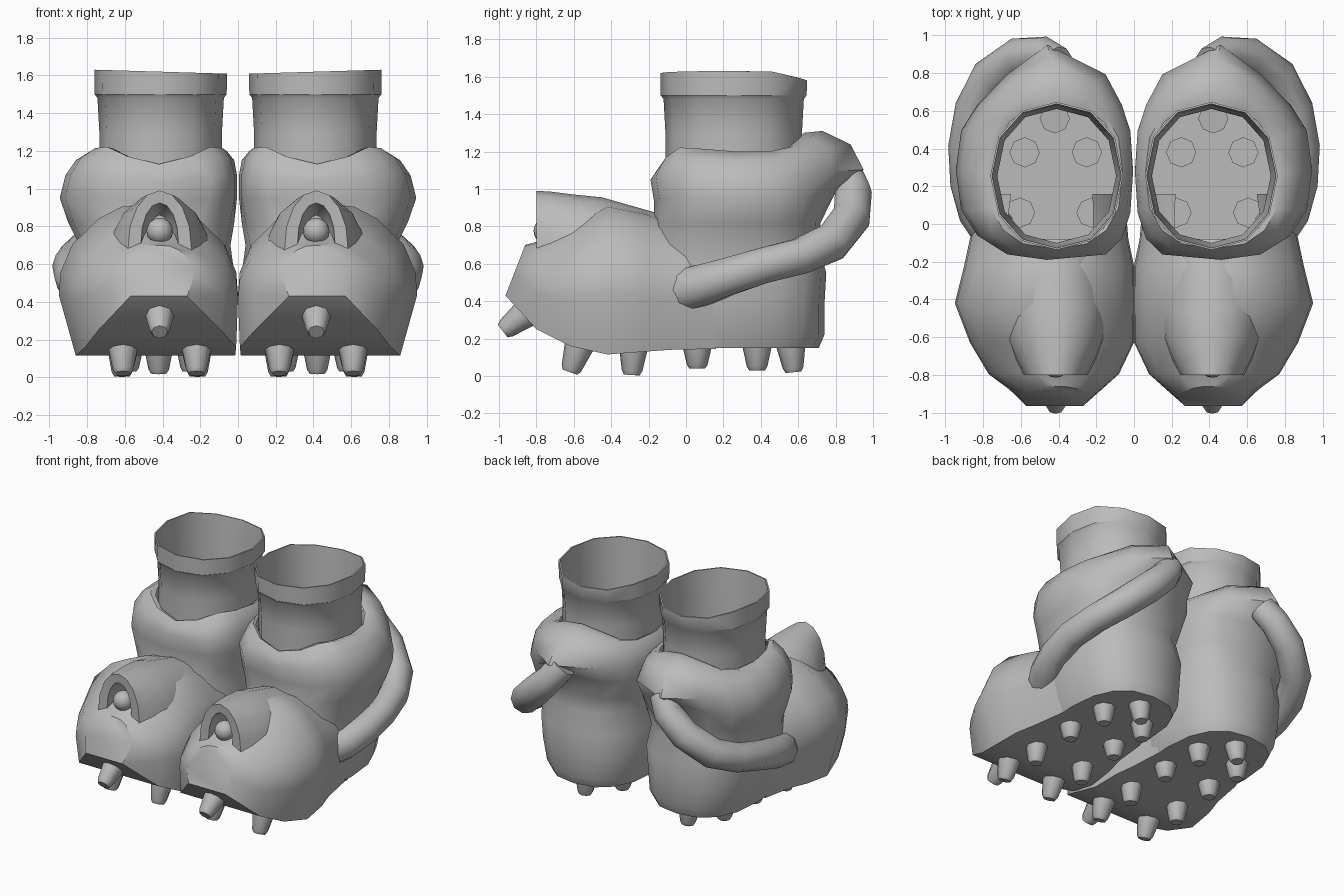
import bpy, bmesh, math
from mathutils import Vector

cube = bpy.data.objects.get("Cube")
if cube:
    bpy.data.objects.remove(cube)

grey = bpy.data.materials.new("plain grey")
grey.use_nodes = True
COLOUR = (0.5, 0.5, 0.5, 1)
grey.diffuse_color = COLOUR
grey.node_tree.nodes["Principled BSDF"].inputs["Base Color"].default_value = COLOUR
CX = 0.415  # middle of the left boot


def finish(name, bm, angle=40):
    """Turn a bmesh into a smooth-shaded part, mirrored to the other boot."""
    bmesh.ops.recalc_face_normals(bm, faces=bm.faces)
    mesh = bpy.data.meshes.new(name)
    bm.to_mesh(mesh)
    bm.free()
    mesh.shade_smooth()
    mesh.set_sharp_from_angle(angle=math.radians(angle))
    mesh.materials.append(grey)
    ob = bpy.data.objects.new(name, mesh)
    bpy.context.collection.objects.link(ob)
    mirror = ob.modifiers.new("other boot", "MIRROR")
    mirror.use_mirror_merge = False


def loft(rings, closed=True, cap_start=False, cap_end=False):
    """Skin a row of equal-length rings with quads."""
    bm = bmesh.new()
    rows = [[bm.verts.new(p) for p in ring] for ring in rings]
    n = len(rows[0])
    for a, b in zip(rows, rows[1:]):
        for i in range(n if closed else n - 1):
            j = (i + 1) % n
            bm.faces.new((a[i], a[j], b[j], b[i]))
    if cap_start:
        bm.faces.new(rows[0])
    if cap_end:
        bm.faces.new(rows[-1])
    return bm


def power(v, p):
    return math.copysign(abs(v) ** p, v)


# Heel, ankle and padded cuff: horizontal rings, raised and pulled out at the back,
# with a squarer inner side where the two boots touch
def leg_ring(z, cx, back, front, rx, hump=0, lift=0, sides=16, p=0.8, inner=0.8):
    cy, ry = (back + front) / 2, (back - front) / 2
    ring = []
    for i in range(sides):
        a = math.tau * i / sides
        c, s = math.cos(a), math.sin(a)
        rise = 0.11 * s ** 4 if s > 0 else 0.03 * math.sin(2 * a) ** 2 - 0.07 * s ** 6
        ring.append((cx + rx * power(c, p if c > 0 else inner),
                     cy + ry * power(s, p) + hump * max(s, 0) ** 12,
                     z + lift * rise))
    return ring


leg = [
    leg_ring(0.15, 0.42, 0.71, -0.22, 0.34),
    leg_ring(0.22, 0.42, 0.74, -0.22, 0.37),
    leg_ring(0.38, 0.43, 0.74, -0.22, 0.40),
    leg_ring(0.55, 0.43, 0.75, -0.22, 0.41),
    leg_ring(0.70, 0.44, 0.71, -0.20, 0.40),
    leg_ring(0.82, 0.46, 0.72, -0.17, 0.44, inner=0.6),
    leg_ring(0.95, 0.475, 0.74, -0.17, 0.47, 0.06, 0.3, inner=0.4),
    leg_ring(1.07, 0.46, 0.74, -0.19, 0.455, 0.21, 0.3, inner=0.4),
    leg_ring(1.15, 0.44, 0.72, -0.16, 0.42, 0.16, 0.8, inner=0.6),
    leg_ring(1.20, 0.42, 0.67, -0.13, 0.36, 0.06, 1),
    leg_ring(1.19, 0.41, 0.63, -0.11, 0.33, 0, 1),
]
finish("heel_and_cuff", loft(leg, cap_start=True), 50)

# Open shaft with a raised rim band, its top edge dipping to the back and inside
shaft = [leg_ring(z, 0.41, 0.295 + r, 0.215 - r, r, sides=12, p=0.92, inner=0.92)
         for z, r in ((1.1, 0.325), (1.3, 0.325), (1.48, 0.335), (1.5, 0.35), (1.62, 0.352),
                      (1.62, 0.342), (1.5, 0.335), (1.1, 0.315))]
for k in (4, 5):
    shaft[k] = [(x, y, z + 0.03 * (x - CX) - 0.2 * max(y - 0.45, 0)) for x, y, z in shaft[k]]
finish("boot_shaft", loft(shaft), 35)

# Front foot: cross sections from the toe back to the instep
PROFILE = [(0, 1), (0.3, 0.98), (0.56, 0.9), (0.85, 0.73), (0.98, 0.55), (1, 0.4)]


def foot_ring(y_low, y_top, z_low, z_top, x_in, x_out, bot_in, bot_out):
    def point(u, v):
        mid, half = (x_in + x_out) / 2, (x_out - x_in) / 2
        return (mid + u * half, y_low + (y_top - y_low) * v, z_low + (z_top - z_low) * v)
    right = [point(u, v) for u, v in PROFILE]
    left = [point(-u, v) for u, v in PROFILE[:0:-1]]
    return right + [(bot_out, y_low, z_low), (bot_in, y_low, z_low)] + left


foot = [
    foot_ring(-0.965, -0.86, 0.43, 0.70, 0.23, 0.60, 0.27, 0.57),
    foot_ring(-0.80, -0.79, 0.25, 0.72, 0.08, 0.77, 0.09, 0.74),
    foot_ring(-0.62, -0.64, 0.16, 0.80, 0.0, 0.87, 0.01, 0.81),
    foot_ring(-0.42, -0.42, 0.115, 0.92, 0.0, 0.95, 0.015, 0.86),
    foot_ring(-0.22, -0.22, 0.13, 0.88, 0.0, 0.90, 0.03, 0.84),
    foot_ring(-0.08, -0.08, 0.14, 0.83, 0.03, 0.87, 0.06, 0.80),
    foot_ring(0.16, 0.16, 0.145, 0.80, 0.05, 0.82, 0.08, 0.76),
]
bm = loft(foot, cap_start=True)
# Open the foot where the leg stands in it
centres = {f: f.calc_center_median() for f in bm.faces}
inside = [f for f, c in centres.items() if c.y > 0 and c.z > 0.3 and abs(c.x - 0.44) < 0.24]
bmesh.ops.delete(bm, geom=inside, context="FACES")
finish("front_foot", bm, 45)


# Toe hood: an arch running back into the instep, with a recess in its front
def arch(y, half, base, top, bell=0.9):
    ring = []
    for i in range(9):
        a = math.pi * i / 8
        ring.append((CX + half * math.cos(a), y, base + (top - base) * abs(math.sin(a)) ** bell))
    return ring


hood = [
    arch(-0.66, 0.06, 0.72, 0.86),
    arch(-0.71, 0.085, 0.71, 0.895),
    arch(-0.795, 0.10, 0.70, 0.925),
    arch(-0.80, 0.17, 0.66, 0.99),
    arch(-0.72, 0.22, 0.60, 0.985),
    arch(-0.60, 0.27, 0.60, 0.97),
    arch(-0.45, 0.28, 0.60, 0.955),
    arch(-0.15, 0.26, 0.58, 0.87),
]
finish("toe_hood", loft(hood, closed=False, cap_start=True), 50)

# Ball sitting in the hood
bm = bmesh.new()
bmesh.ops.create_uvsphere(bm, u_segments=16, v_segments=10, radius=0.07)
bmesh.ops.translate(bm, verts=bm.verts, vec=(CX, -0.745, 0.775))
finish("hood_ball", bm, 60)

# Pipe from the back of the cuff round the outside, flaring into the foot
PATH = [(0.41, 0.85, 1.08), (0.48, 0.895, 0.98), (0.61, 0.885, 0.85), (0.76, 0.78, 0.715),
        (0.85, 0.61, 0.64), (0.885, 0.41, 0.59), (0.87, 0.22, 0.53), (0.82, 0.07, 0.48),
        (0.74, -0.04, 0.45)]
WIDTH = [0.095, 0.1, 0.105, 0.105, 0.1, 0.1, 0.105, 0.115, 0.12]
path = [Vector(p) for p in PATH]
tube = []
for k, p in enumerate(path):
    along = (path[min(k + 1, len(path) - 1)] - path[max(k - 1, 0)]).normalized()
    side = along.cross(Vector((0, 0, 1))).normalized()
    up = side.cross(along)
    tube.append([p + WIDTH[k] * (side * math.cos(math.tau * i / 10) + up * math.sin(math.tau * i / 10))
                 for i in range(10)])
finish("side_pipe", loft(tube, cap_start=True, cap_end=True), 50)


# Sole studs: tapered eight-sided plugs
def stud(name, base, tip):
    base, tip = Vector(base), Vector(tip)
    axis = tip - base
    turn = Vector((0, 0, 1)).rotation_difference(axis)
    rings = []
    for t, r in ((0, 0.08), (0.85, 0.055), (1, 0.042)):
        rings.append([base + axis * t + turn @ Vector((r * math.cos(math.tau * i / 8),
                                                       r * math.sin(math.tau * i / 8), 0))
                      for i in range(8)])
    finish(name, loft(rings, cap_start=True, cap_end=True), 50)


stud("heel_stud", (0.42, 0.56, 0.17), (0.42, 0.575, 0.02))
for row, (y, low, spread, lean) in enumerate(((0.38, 0.03, 0.165, 0), (0.06, 0.04, 0.19, 0),
                                              (-0.28, 0.005, 0.2, -0.01), (-0.57, 0.02, 0.195, -0.05))):
    for side, label in ((-1, "inner"), (1, "outer")):
        x = CX + side * spread
        stud(f"{label}_stud_{row + 1}", (x, y, 0.165), (x, y + lean, low))
stud("toe_stud", (CX, -0.85, 0.34), (CX, -0.98, 0.24))
